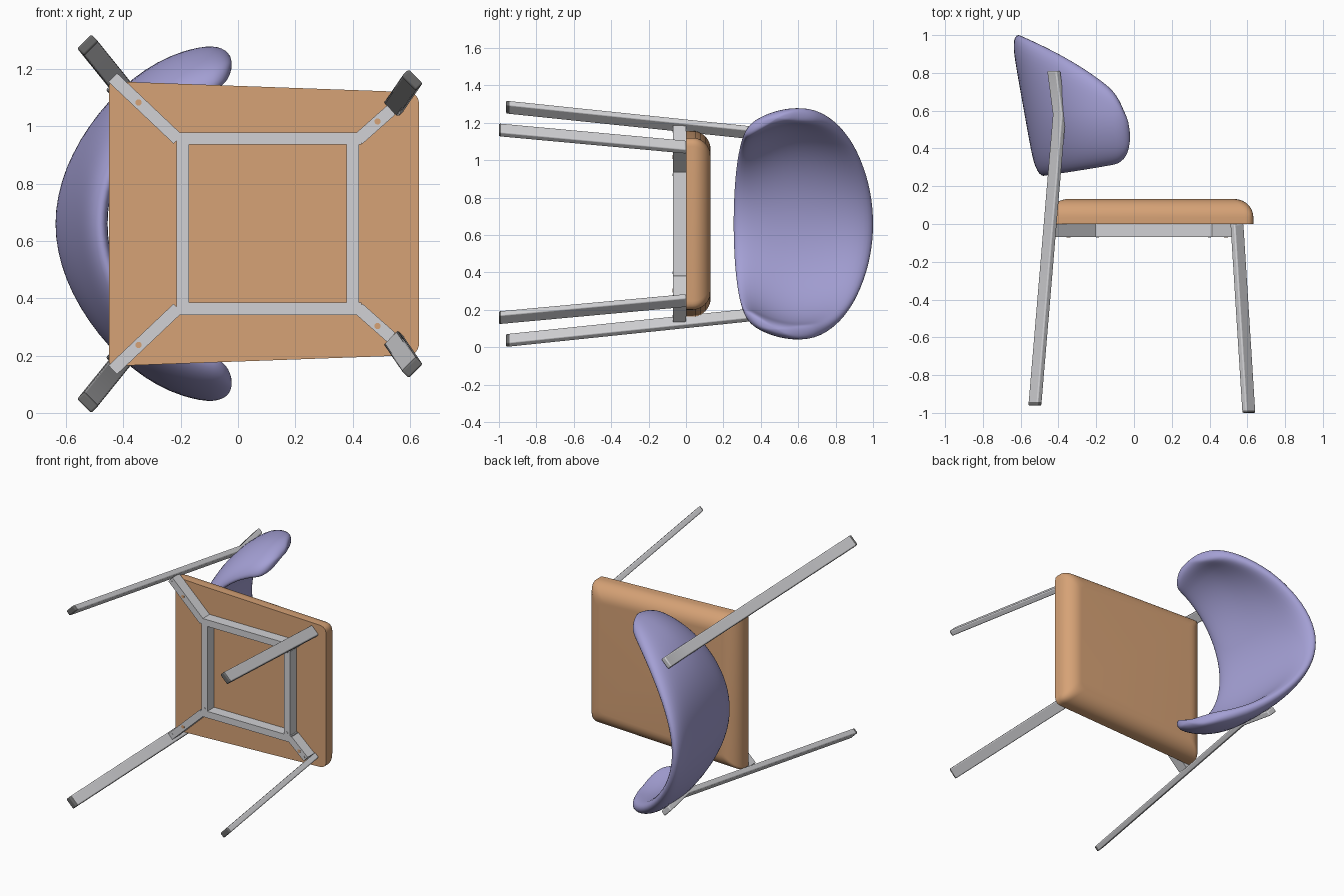
import bpy, bmesh
from math import sin, cos, pi, radians, sqrt
from mathutils import Vector

cube = bpy.data.objects.get("Cube")
if cube:
    bpy.data.objects.remove(cube, do_unlink=True)

MID = 0.66  # the chair lies on its side; z = MID is its plane of symmetry


def material(name, rgb):
    m = bpy.data.materials.new(name)
    m.use_nodes = True
    m.diffuse_color = (*rgb, 1)
    m.node_tree.nodes["Principled BSDF"].inputs["Base Color"].default_value = (*rgb, 1)
    return m


TAN = material("tan_upholstery", (0.67, 0.36, 0.18))
LILAC = material("lilac_upholstery", (0.37, 0.35, 0.66))
METAL = material("light_grey_metal", (0.64, 0.64, 0.66))
RUBBER = material("dark_grey_rubber", (0.14, 0.14, 0.14))


def loft(name, rings, mats, bevel=0, rule=None):
    """Skin closed rings of equal length and cap both ends."""
    bm = bmesh.new()
    rows = [[bm.verts.new(p) for p in ring] for ring in rings]
    n = len(rows[0])
    for a, b in zip(rows, rows[1:]):
        for i in range(n):
            j = (i + 1) % n
            bm.faces.new((a[i], a[j], b[j], b[i]))
    bm.faces.new(rows[0])
    bm.faces.new(rows[-1])
    bmesh.ops.recalc_face_normals(bm, faces=bm.faces)
    if rule:
        for f in bm.faces:
            f.material_index = rule(f.calc_center_median())
    mesh = bpy.data.meshes.new(name)
    bm.to_mesh(mesh)
    bm.free()
    for m in mats:
        mesh.materials.append(m)
    ob = bpy.data.objects.new(name, mesh)
    bpy.context.collection.objects.link(ob)
    if bevel:
        mod = ob.modifiers.new("soft_edges", "BEVEL")
        mod.width = bevel
        mod.segments = 3
        mod.limit_method = 'ANGLE'
        mod.angle_limit = radians(50)
    ob.select_set(True)
    bpy.context.view_layer.objects.active = ob
    return ob


def flat_leg(name, path, out, wide=0.07, thick=0.035):
    """Flat bar along path, its thin side facing the direction out."""
    d = Vector(out).normalized()
    p = Vector((-d.z, 0, d.x))
    corners = [p * (wide / 2 * a) + d * (thick / 2 * b)
               for a, b in ((-1, -1), (1, -1), (1, 1), (-1, 1))]
    pts = [Vector(q) for q in path]
    cap = pts[0].lerp(pts[1], 0.012)
    pts.insert(1, cap)
    rings = [[q + c for c in corners] for q in pts]
    loft(name, rings, [METAL, RUBBER], 0.007, lambda c: int(c.y < cap.y))


def rail(name, a, b, width=0.043, low=-0.07):
    """Straight frame bar between two (x, z) points, below the seat."""
    a, b = Vector((a[0], 0, a[1])), Vector((b[0], 0, b[1]))
    t = (b - a).normalized()
    side = Vector((-t.z, 0, t.x)) * (width / 2)
    up, dn = Vector((0, 0, 0)), Vector((0, low, 0))
    loft(name, [[q + side + up, q - side + up, q - side + dn, q + side + dn]
                for q in (a, b)], [METAL])


def disc(name, x, z, r, mat):
    """Thin round plate on the underside of the frame."""
    loft(name, [[(x + r * cos(k * pi / 8), y, z + r * sin(k * pi / 8)) for k in range(16)]
                for y in (-0.069, -0.0715)], [mat])


# Seat cushion: tapered outline, flat underside, rounded upper rim
def seat_ring(y, inset):
    xb, xf = -0.45 + inset, 0.632 - inset
    hb, hf = 0.497 - inset, 0.458 - inset
    quad = [Vector(q) for q in ((xb, y, MID - hb), (xf, y, MID - hf),
                                (xf, y, MID + hf), (xb, y, MID + hb))]
    ring = []
    for i, c in enumerate(quad):
        r = 0.045 if c.x > 0 else 0.02
        a = c + (quad[i - 1] - c).normalized() * r
        b = c + (quad[(i + 1) % 4] - c).normalized() * r
        for k in range(7):
            u = k / 6
            ring.append(a.lerp(c, u).lerp(c.lerp(b, u), u))
    return ring


rim = [radians(9 * k) for k in range(11)]
loft("seat_cushion", [seat_ring(0, 0)] + [
    seat_ring(0.035 + 0.097 * sin(a), 0.1 * (1 - cos(a))) for a in rim], [TAN])


# Backrest: curved padded shell, deepest in the middle, rounded at both wings
def shell_ring(deg):
    t = radians(abs(deg))
    top = 0.64 + 0.36 * max(0, cos(t)) ** 0.75
    low = 0.255 + 0.065 * (deg / 85) ** 2
    u = max(0, (abs(deg) - 80) / 13)
    shrink = sqrt(max(0.0004, 1 - u ** 3))
    w = 0.042
    yc, h, depth = (top + low) / 2, (top - low) / 2 * shrink, w * shrink
    ring = []
    n = 24
    for k in range(2 * n):
        s = -cos(k * pi / n)
        d = (1 if k < n else -1) * depth * sqrt(max(0, 1 - abs(s) ** 7))
        inset = w - d
        y = yc + h * s
        spread = 0.622 - (0.5 if y > 0.6 else 1.2) * (y - 0.6) ** 2
        lean = 0.5 + (y - 0.5) * (1 - 0.6 * sin(t) ** 2)
        x = -0.476 - 0.178 * lean + 0.517 * (1 - cos(t)) + inset * cos(t)
        z = (spread - inset) * sin(t)
        ring.append((x, y, MID + (z if deg > 0 else -z)))
    return ring


half = [5 * k for k in range(16)] + [78, 81, 84, 86, 88, 89.5, 90.7, 91.7, 92.5, 93]
loft("backrest", [shell_ring(a) for a in [-a for a in half[:0:-1]] + half], [LILAC])

# Legs, diagonal brackets, long rails and fixings, mirrored to both sides
for s, label in ((-1, "right"), (1, "left")):
    def z(v):
        return MID + s * v

    flat_leg("back_leg_" + label,
             [(-0.525, -0.962, z(0.624)), (-0.395, 0.58, z(0.463)), (-0.425, 0.81, z(0.48))],
             (-1, 0, s))
    flat_leg("front_leg_" + label,
             [(0.608, -1.0, z(0.502)), (0.545, 0.0, z(0.41))], (1, 0, s))
    rail("side_rail_" + label, (-0.215, z(0.297)), (0.43, z(0.297)))
    rail("back_bracket_" + label, (-0.21, z(0.295)), (-0.437, z(0.51)))
    rail("front_bracket_" + label, (0.42, z(0.295)), (0.535, z(0.397)))
    for x, v in ((-0.193, 0.262), (0.4, 0.262), (-0.423, 0.495), (0.522, 0.387)):
        disc("rivet_" + label, x, z(v), 0.007, METAL)
    for x, v in ((-0.347, 0.423), (0.487, 0.357)):
        disc("screw_hole_" + label, x, z(v), 0.011, TAN)

# Cross rails
for x, label in ((-0.193, "back"), (0.4, "front")):
    rail("cross_rail_" + label, (x, MID - 0.277), (x, MID + 0.277))

bpy.ops.object.shade_smooth_by_angle(angle=radians(40))
